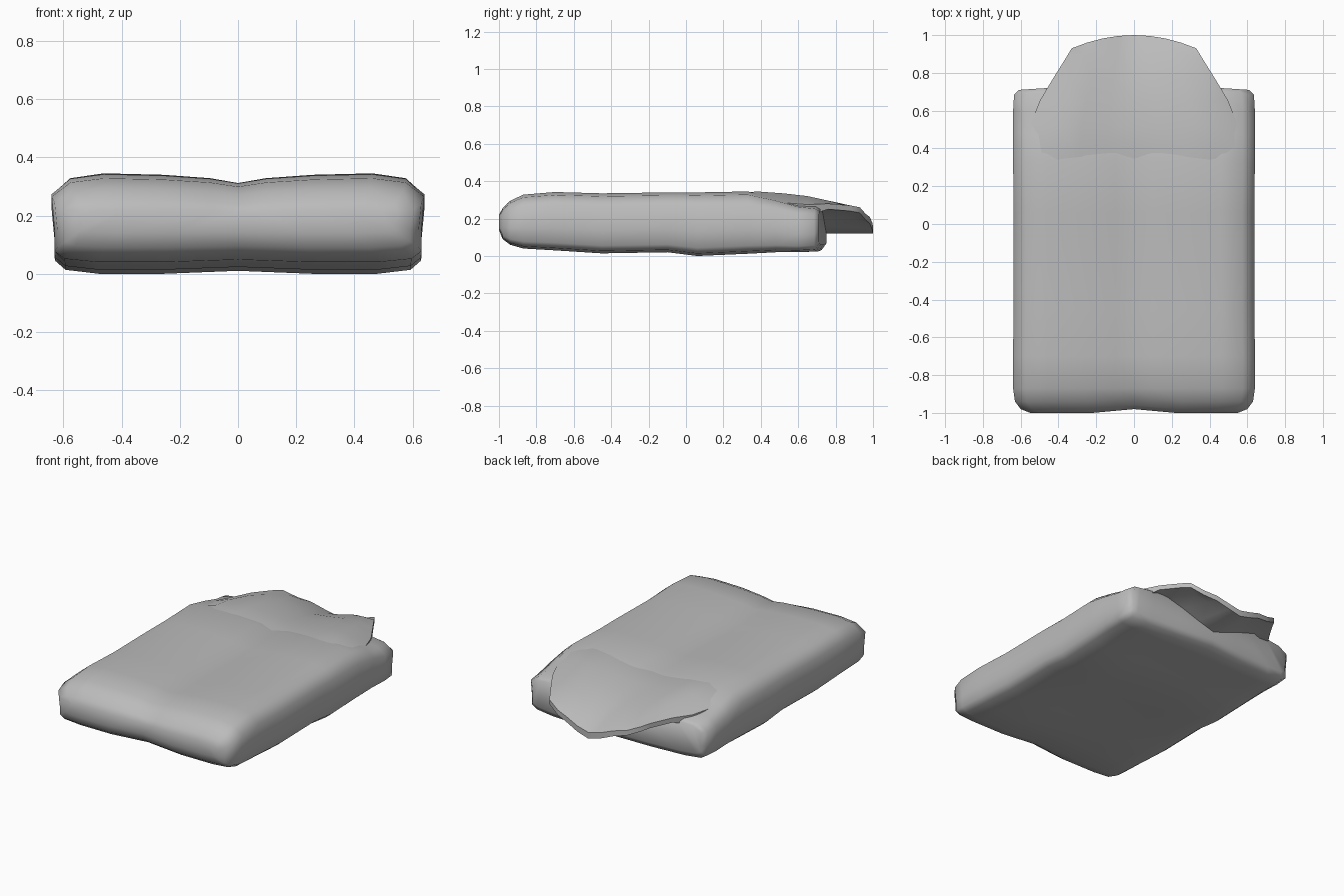
import bpy
import bmesh

cube = bpy.data.objects.get("Cube")
if cube:
    bpy.data.objects.remove(cube, do_unlink=True)

grey = bpy.data.materials.new("plain grey")
grey.use_nodes = True
colour = (0.5, 0.5, 0.5, 1)
grey.diffuse_color = colour
grey.node_tree.nodes["Principled BSDF"].inputs["Base Color"].default_value = colour


def loft(name, rings, angle):
    """Skin closed rings, closing both ends with strips of quads."""
    bm = bmesh.new()
    loops = [[bm.verts.new(p) for p in ring] for ring in rings]
    n = len(loops[0])
    for a, b in zip(loops, loops[1:]):
        for i in range(n):
            j = (i + 1) % n
            bm.faces.new((a[i], a[j], b[j], b[i]))
    # Vertex i of the underside lies below vertex n - 1 - i of the top
    for ring in (loops[0], loops[-1]):
        for i in range(n // 2 - 1):
            bm.faces.new((ring[i], ring[i + 1], ring[n - 2 - i], ring[n - 1 - i]))
    bmesh.ops.recalc_face_normals(bm, faces=bm.faces)
    mesh = bpy.data.meshes.new(name)
    bm.to_mesh(mesh)
    bm.free()
    obj = bpy.data.objects.new(name, mesh)
    bpy.context.collection.objects.link(obj)
    mesh.materials.append(grey)
    bpy.ops.object.select_all(action="DESELECT")
    obj.select_set(True)
    bpy.context.view_layer.objects.active = obj
    bpy.ops.object.shade_smooth_by_angle(angle=angle)
    return obj


def mirrored(half):
    """Mirror a row that starts on the centre line, giving left to right."""
    return [(-x, y, z) for x, y, z in half[:0:-1]] + half


# Padded body: half cross-sections as fractions of width and height
under = [(0, 0.03), (0.4, 0), (0.75, 0), (0.93, 0.04), (0.985, 0.13), (0.985, 0.38)]
upper = [(0, 0.9), (0.15, 0.95), (0.4, 0.985), (0.72, 1), (0.9, 0.95), (1, 0.78)]

# Stations: y, half width, bottom, top
stations = [
    (-1.0, 0.55, 0.14, 0.22), (-0.98, 0.60, 0.09, 0.255), (-0.94, 0.63, 0.06, 0.295),
    (-0.87, 0.64, 0.04, 0.328), (-0.7, 0.64, 0.03, 0.342), (-0.45, 0.638, 0.014, 0.335),
    (-0.1, 0.637, 0.02, 0.34), (0.06, 0.637, 0, 0.34), (0.33, 0.64, 0.012, 0.345),
    (0.48, 0.64, 0.02, 0.31), (0.6, 0.64, 0.02, 0.275), (0.685, 0.635, 0.025, 0.265),
    (0.71, 0.61, 0.06, 0.25),
]
body_rings = []
for y, w, low, high in stations:
    def row(profile):
        half = []
        for u, v in profile:
            shift = 0.04 * (1 - u) if y > 0.65 else 0      # bulging back wall
            if y < -0.9:
                shift = 0.02 * max(0, 1 - u / 0.4)         # pinched front edge
            half.append((u * w, y + shift, low + (high - low) * v))
        return mirrored(half)
    body_rings.append(row(under) + row(upper)[::-1])
loft("padded_body", body_rings, 1.2)

# Scooped flap: y, half width, centre, ridge and edge heights, outward bow
flap_rows = [
    (0.22, 0.45, 0.295, 0.33, 0.325, 0), (0.38, 0.57, 0.312, 0.345, 0.31, 0),
    (0.52, 0.55, 0.302, 0.335, 0.285, 0), (0.65, 0.50, 0.282, 0.32, 0.275, 0),
    (0.76, 0.435, 0.255, 0.295, 0.28, 0.01), (0.88, 0.36, 0.2, 0.26, 0.27, 0.04),
    (0.93, 0.33, 0.16, 0.225, 0.26, 0.07),
]
flap_rings = []
for y, w, centre, ridge, edge, bow in flap_rows:
    top, bottom = [], []
    for t, z in ((0, centre), (0.25, centre * 0.7 + ridge * 0.3),
                 (0.5, centre * 0.25 + ridge * 0.75), (0.75, ridge), (1, edge)):
        thick = (centre - 0.12) * (1 - t) + 0.03 * t
        if y < 0.7:
            thick = max(thick, 0.06)
        py = y + bow * (1 - t * t)
        top.append((t * w, py, z))
        bottom.append((t * w, py, z - thick))
    flap_rings.append(mirrored(bottom) + mirrored(top)[::-1])
loft("back_flap", flap_rings, 0.9)
